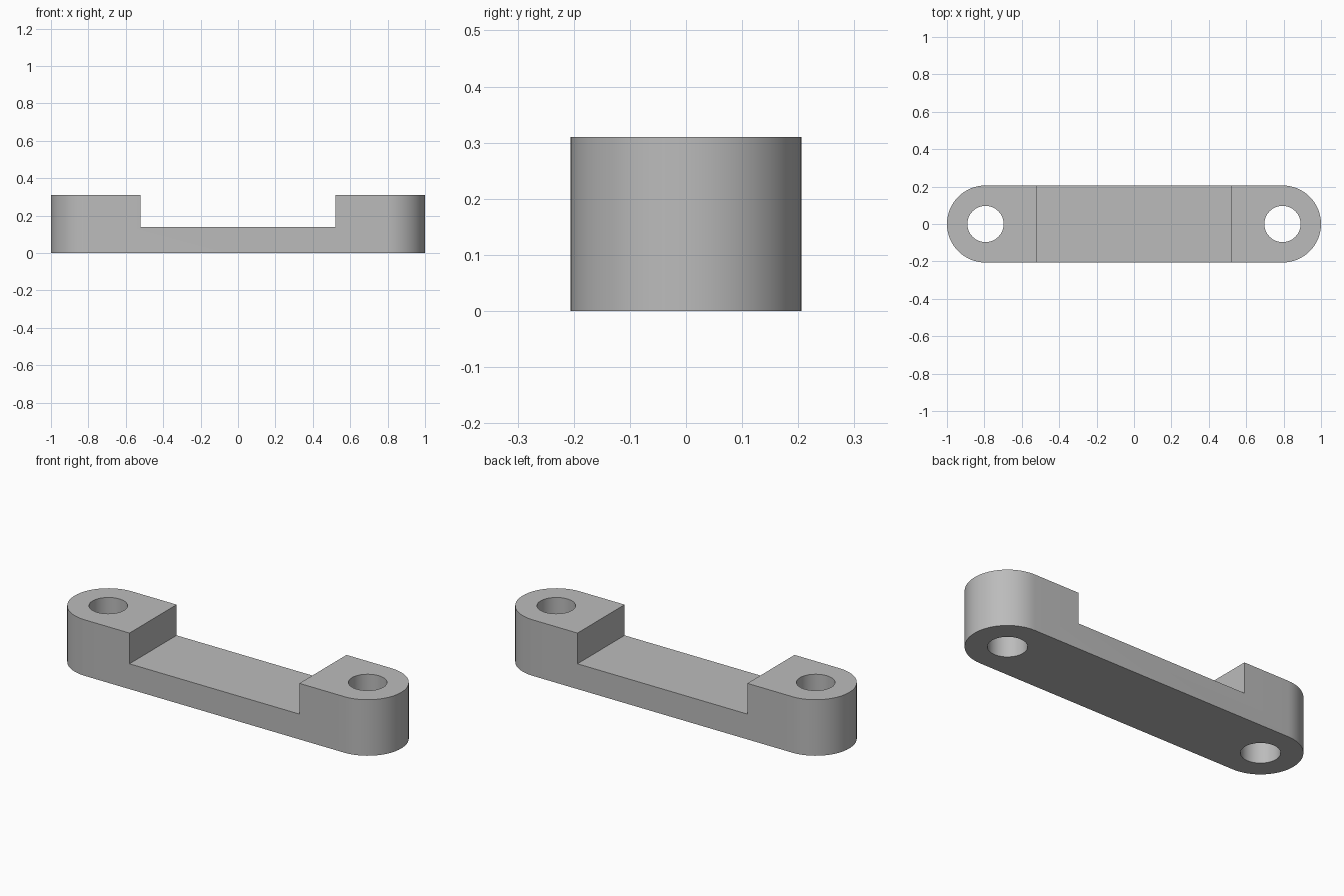
import bpy
import bmesh
from math import cos, sin, pi, radians

default = bpy.data.objects.get("Cube")
if default:
    bpy.data.objects.remove(default, do_unlink=True)

RADIUS = 0.206             # rounded ends
CENTRE = 1 - RADIUS        # hole and end-arc centres
HOLE = 0.097
HEIGHT = 0.31
FLOOR = 0.14               # top of the thin middle
SLOT = 0.52                # half length of the recess
STEPS = 32

grey = bpy.data.materials.new("grey")
grey.use_nodes = True
colour = (0.5, 0.5, 0.5, 1)
grey.diffuse_color = colour
grey.node_tree.nodes["Principled BSDF"].inputs["Base Color"].default_value = colour


def prism(name, outline, bottom, top):
    """Extrude a closed xy outline between two heights."""
    bm = bmesh.new()
    base = bm.faces.new([bm.verts.new((x, y, bottom)) for x, y in outline])
    grown = bmesh.ops.extrude_face_region(bm, geom=[base])["geom"]
    verts = [v for v in grown if isinstance(v, bmesh.types.BMVert)]
    bmesh.ops.translate(bm, verts=verts, vec=(0, 0, top - bottom))
    bmesh.ops.recalc_face_normals(bm, faces=bm.faces)
    mesh = bpy.data.meshes.new(name)
    bm.to_mesh(mesh)
    bm.free()
    mesh.materials.append(grey)
    obj = bpy.data.objects.new(name, mesh)
    bpy.context.collection.objects.link(obj)
    return obj


def arc(cx, radius, start, sweep, count):
    return [(cx + radius * cos(start + sweep * i / STEPS),
             radius * sin(start + sweep * i / STEPS)) for i in range(count)]


# Bar with two rounded ends
outline = (arc(CENTRE, RADIUS, -pi / 2, pi, STEPS + 1)
           + arc(-CENTRE, RADIUS, pi / 2, pi, STEPS + 1))
bar = prism("mounting_bar", outline, 0, HEIGHT)

# Cutters for the recess and the two bolt holes
cutters = [prism("recess_cutter",
                 [(-SLOT, -1), (SLOT, -1), (SLOT, 1), (-SLOT, 1)], FLOOR, 1)]
for side, x in (("left", CENTRE), ("right", -CENTRE)):
    circle = arc(x, HOLE, 0, 2 * pi, STEPS)
    cutters.append(prism(side + "_hole_cutter", circle, -0.1, 1))

bpy.ops.object.select_all(action="DESELECT")
bar.select_set(True)
bpy.context.view_layer.objects.active = bar
for cutter in cutters:
    cutter.hide_render = True
    mod = bar.modifiers.new(cutter.name, "BOOLEAN")
    mod.operation = "DIFFERENCE"
    mod.solver = "EXACT"
    mod.object = cutter
    bpy.ops.object.modifier_apply(modifier=mod.name)
    bpy.data.objects.remove(cutter, do_unlink=True)

# Smooth curved walls, crisp rims
bpy.ops.object.shade_smooth_by_angle(angle=radians(30))
